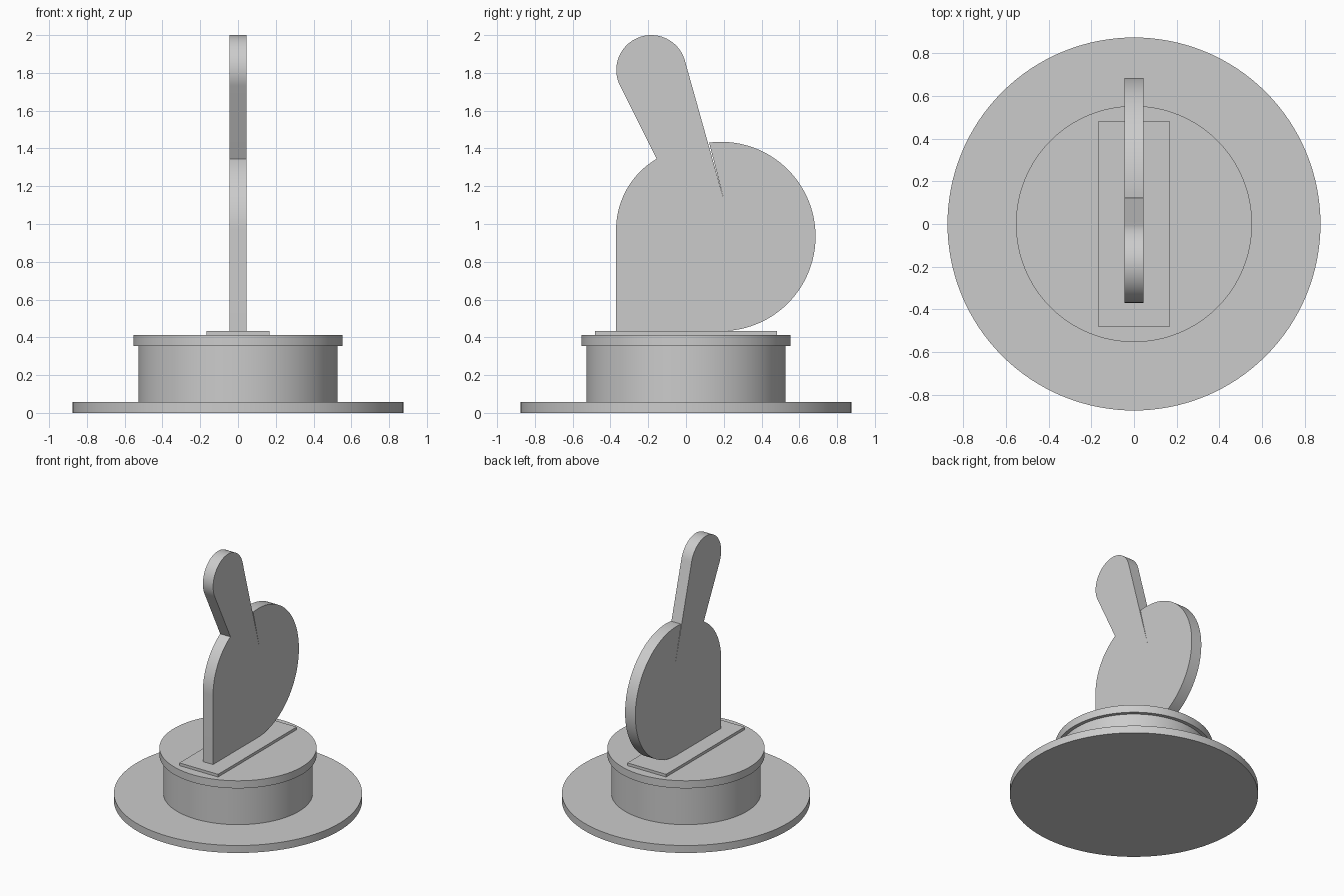
import bpy, bmesh
from math import sin, cos, radians

if "Cube" in bpy.data.objects:
    bpy.data.objects.remove(bpy.data.objects["Cube"])


def smooth(obj):
    bpy.ops.object.select_all(action='DESELECT')
    obj.select_set(True)
    bpy.context.view_layer.objects.active = obj
    bpy.ops.object.shade_smooth_by_angle(angle=radians(30))


def disc(name, radius, z0, z1):
    bpy.ops.mesh.primitive_cylinder_add(vertices=128, radius=radius, depth=z1 - z0,
                                        location=(0, 0, (z0 + z1) / 2))
    obj = bpy.context.object
    obj.name = name
    smooth(obj)


def arc(cy, cz, r, a0, a1, n):
    angles = [radians(a0 + (a1 - a0) * i / n) for i in range(n + 1)]
    return [(cy + r * cos(a), cz + r * sin(a)) for a in angles]


# Round stepped base
disc("base_flange", 0.875, 0.0, 0.058)
disc("base_drum", 0.527, 0.058, 0.353)
disc("base_cap", 0.554, 0.353, 0.412)

# Thin rectangular mounting plate
bpy.ops.mesh.primitive_cube_add(size=1, location=(0, 0, 0.4225))
plate = bpy.context.object
plate.name = "mounting_plate"
plate.scale = (0.334, 0.966, 0.021)

# Flat upright figure: side outline (y, z) extruded across x
BOTTOM = 0.433
outline = [(-0.37, BOTTOM)]
outline += arc(0.065, 0.97, 0.435, 180, 120.5, 24)       # chest and brow
outline += arc(-0.184, 1.815, 0.185, 207, 15.3, 48)      # rounded ear tip
outline += [(0.2, 1.13)]                                 # foot of the ear slit
outline += arc(0.185, 0.934, 0.501, 97.2, -90, 72)       # large round back

HALF = 0.044
bm = bmesh.new()
face = bm.faces.new([bm.verts.new((-HALF, y, z)) for y, z in outline])
side = bmesh.ops.extrude_face_region(bm, geom=[face])
moved = [v for v in side["geom"] if isinstance(v, bmesh.types.BMVert)]
bmesh.ops.translate(bm, verts=moved, vec=(2 * HALF, 0, 0))
bmesh.ops.recalc_face_normals(bm, faces=bm.faces)
mesh = bpy.data.meshes.new("figure_silhouette")
bm.to_mesh(mesh)
bm.free()
figure = bpy.data.objects.new("figure_silhouette", mesh)
bpy.context.collection.objects.link(figure)
smooth(figure)
